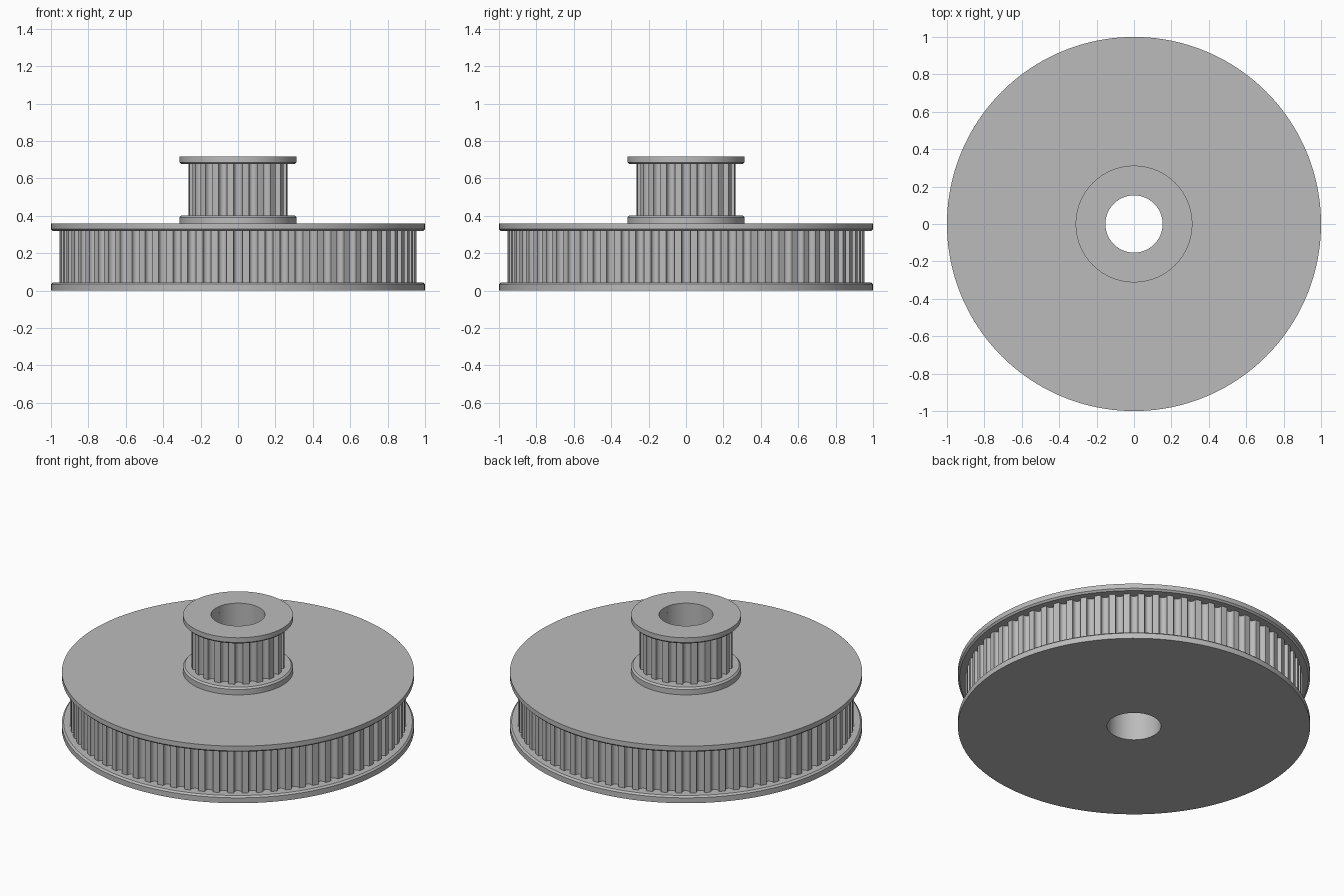
import bpy, bmesh, math

if "Cube" in bpy.data.objects:
    bpy.data.objects.remove(bpy.data.objects["Cube"])

BORE = 0.153
metal = bpy.data.materials.new("grey metal")
metal.diffuse_color = (0.5, 0.5, 0.5, 1)
metal.use_nodes = True
metal.node_tree.nodes["Principled BSDF"].inputs["Base Color"].default_value = metal.diffuse_color


def finish(name, bm):
    bmesh.ops.recalc_face_normals(bm, faces=bm.faces[:])
    mesh = bpy.data.meshes.new(name)
    bm.to_mesh(mesh)
    bm.free()
    mesh.materials.append(metal)
    ob = bpy.data.objects.new(name, mesh)
    bpy.context.collection.objects.link(ob)
    bpy.ops.object.select_all(action='DESELECT')
    ob.select_set(True)
    bpy.context.view_layer.objects.active = ob
    bpy.ops.object.shade_smooth_by_angle(angle=math.radians(30))
    return ob


def ring_solid(name, loops):
    """Join a closed series of equally long point loops into a ring."""
    bm = bmesh.new()
    rows = [[bm.verts.new(p) for p in loop] for loop in loops]
    n = len(rows[0])
    for a, b in zip(rows, rows[1:] + rows[:1]):
        for i in range(n):
            j = (i + 1) % n
            bm.faces.new((a[i], a[j], b[j], b[i]))
    return finish(name, bm)


def flange(name, radius, z_outer, z_inner):
    """Bored disc with a small chamfer on the edge facing the teeth."""
    c = 0.01 if z_inner > z_outer else -0.01
    profile = [(BORE, z_outer), (radius, z_outer), (radius, z_inner - c),
               (radius - 0.01, z_inner), (BORE, z_inner)]
    angles = [math.tau * i / 160 for i in range(160)]
    ring_solid(name, [[(r * math.cos(a), r * math.sin(a), z) for a in angles]
                      for r, z in profile])


def toothed_core(name, radius, teeth, z0, z1):
    """Bored cylinder with round-bottomed belt grooves."""
    w, depth = 0.023, 0.031
    groove = [(-w, 0)]
    for k in range(9):
        a = math.pi + math.pi * k / 8
        groove.append((w * math.cos(a), w - depth + w * math.sin(a)))
    groove.append((w, 0))
    outline = []
    for t in range(teeth):
        mid = math.tau * t / teeth - math.pi / 2
        for s, d in groove:
            outline.append((radius + d, mid + s / radius))
        outline.append((radius, mid + math.pi / teeth))

    def loop(z, inner):
        return [((BORE if inner else r) * math.cos(a),
                 (BORE if inner else r) * math.sin(a), z) for r, a in outline]
    ring_solid(name, [loop(z0, True), loop(z0, False),
                      loop(z1, False), loop(z1, True)])


# Large and small pulley, each with two flanges around a toothed core
for size, rim, core, teeth, base, top in (("large", 1.0, 0.955, 72, 0.0, 0.358),
                                          ("small", 0.312, 0.265, 20, 0.358, 0.716)):
    low, high = base + 0.044, top - 0.04
    flange(size + "_lower_flange", rim, base, low)
    toothed_core(size + "_toothed_core", core, teeth, low, high)
    flange(size + "_upper_flange", rim, top, high)
